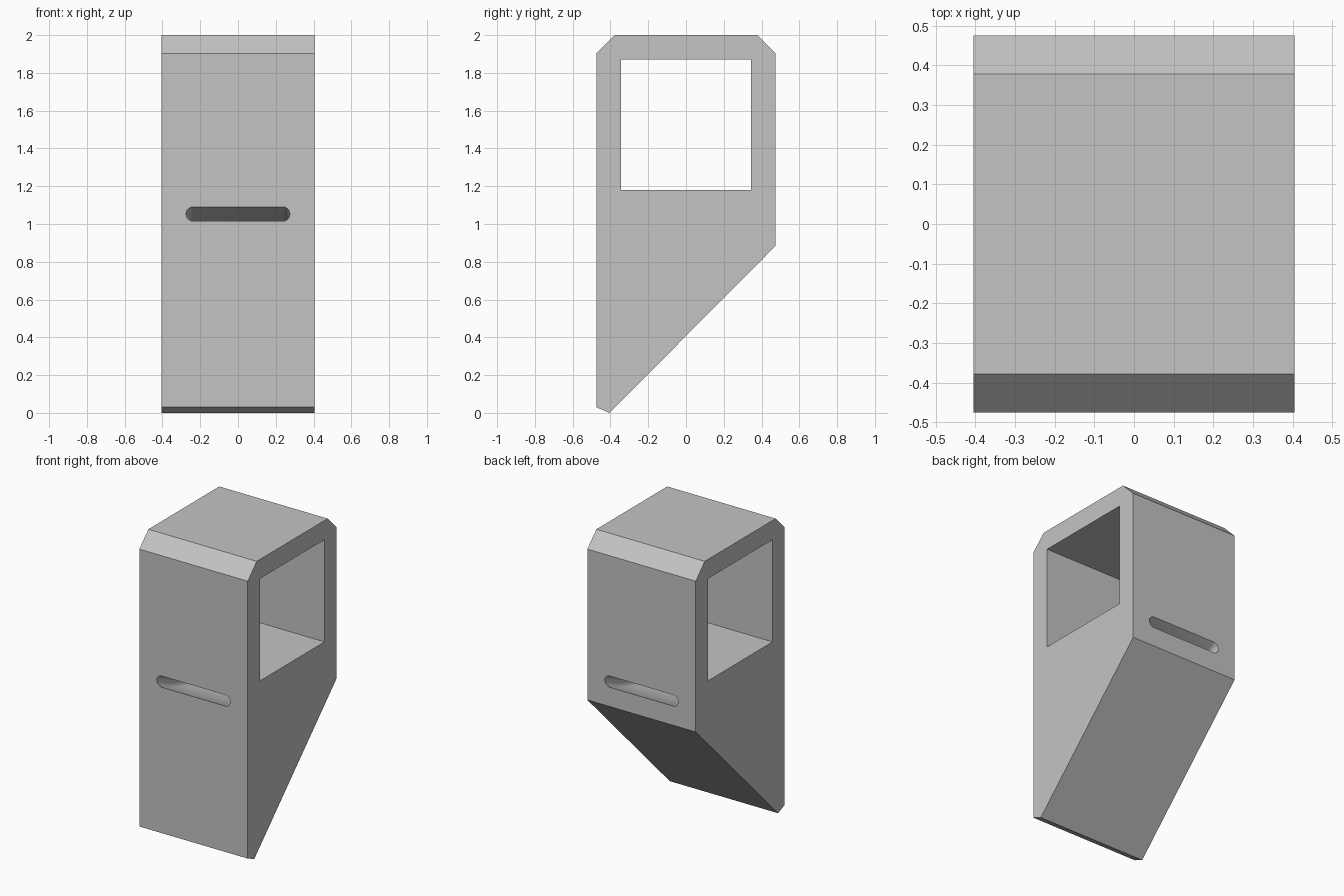
import bpy
import bmesh
from math import cos, sin, pi, radians

cube = bpy.data.objects.get("Cube")
if cube:
    bpy.data.objects.remove(cube, do_unlink=True)

HALF_W, HALF_D, HEIGHT = 0.405, 0.475, 2.0
CHAMFER = 0.097

grey = bpy.data.materials.new("light grey")
grey.use_nodes = True
color = (0.55, 0.55, 0.55, 1)
grey.diffuse_color = color
grey.node_tree.nodes["Principled BSDF"].inputs["Base Color"].default_value = color


def loft(name, sections):
    """Join equal closed sections into a capped solid."""
    bm = bmesh.new()
    rings = [[bm.verts.new(p) for p in s] for s in sections]
    for a, b in zip(rings, rings[1:]):
        for i in range(len(a)):
            j = (i + 1) % len(a)
            bm.faces.new((a[i], a[j], b[j], b[i]))
    bm.faces.new(rings[0])
    bm.faces.new(rings[-1])
    bmesh.ops.recalc_face_normals(bm, faces=bm.faces)
    mesh = bpy.data.meshes.new(name)
    bm.to_mesh(mesh)
    bm.free()
    mesh.materials.append(grey)
    obj = bpy.data.objects.new(name, mesh)
    bpy.context.collection.objects.link(obj)
    return obj


def prism(name, profile, half):
    """Extrude a y-z profile along x."""
    return loft(name, [[(x, y, z) for y, z in profile] for x in (-half, half)])


def cut(target, cutter):
    cutter.hide_render = True
    mod = target.modifiers.new(cutter.name, "BOOLEAN")
    mod.operation = "DIFFERENCE"
    mod.solver = "EXACT"
    mod.object = cutter
    bpy.context.view_layer.objects.active = target
    bpy.ops.object.modifier_apply(modifier=mod.name)
    bpy.data.objects.remove(cutter, do_unlink=True)


# Main block: chamfered top, slanted underside, small nose at the bottom
body = prism("body", [
    (-HALF_D, 0.03), (-0.405, 0), (HALF_D, 0.885),
    (HALF_D, HEIGHT - CHAMFER), (HALF_D - CHAMFER, HEIGHT),
    (CHAMFER - HALF_D, HEIGHT), (-HALF_D, HEIGHT - CHAMFER)], HALF_W)

# Rectangular window from side to side
cut(body, prism("window_cutter", [
    (-0.345, 1.18), (0.345, 1.18), (0.345, 1.87), (-0.345, 1.87)], 0.6))

# Rounded strap slot, sagging from front to back
R, REACH, STEPS = 0.0375, 0.2375, 10
outline = []
for side in (1, -1):
    for i in range(STEPS + 1):
        a = side * pi / 2 - pi * i / STEPS
        outline.append((side * REACH + R * cos(a), R * sin(a)))
sections = []
for i in range(25):
    y = -0.52 + 1.04 * i / 24
    z = 1.053 - 0.13 * (1 - (y / HALF_D) ** 2)
    sections.append([(x, y, z + h) for x, h in outline])
cut(body, loft("slot_cutter", sections))

# Smooth slot walls, sharp block edges
bpy.ops.object.select_all(action="DESELECT")
body.select_set(True)
bpy.context.view_layer.objects.active = body
bpy.ops.object.shade_smooth_by_angle(angle=radians(20))
